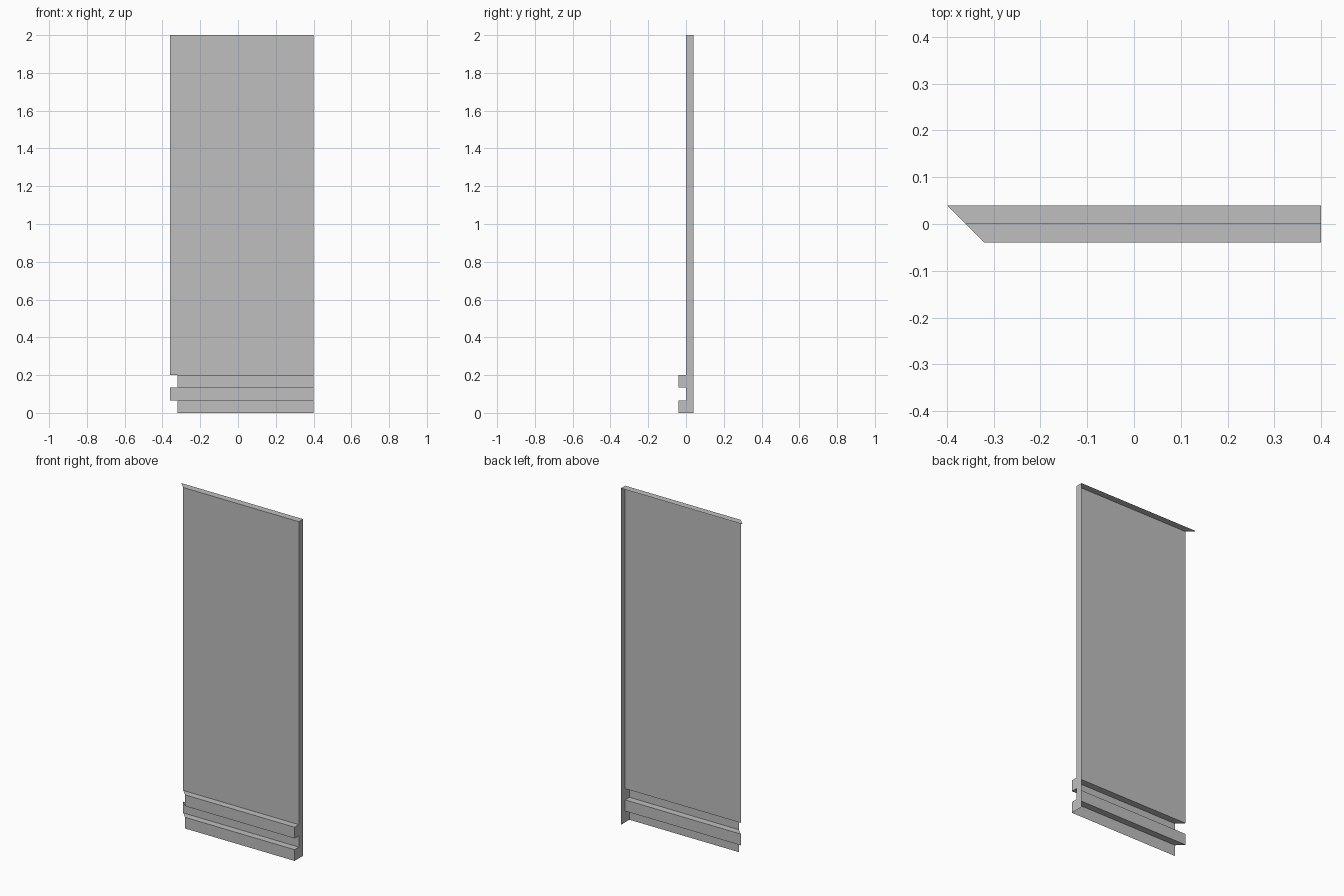
import bpy
import bmesh

cube = bpy.data.objects.get("Cube")
if cube:
    bpy.data.objects.remove(cube, do_unlink=True)

RIGHT_END = 0.4
MITRE_X = -0.36      # mitred end where y = 0
DEPTH = 0.04
HEIGHT = 2.0
STEP = 0.2 / 3       # height of each skirting band

# Light grey material
grey = bpy.data.materials.new("light_grey")
grey.use_nodes = True
colour = (0.52, 0.52, 0.52, 1)
grey.diffuse_color = colour
grey.node_tree.nodes["Principled BSDF"].inputs["Base Color"].default_value = colour

# Section (y, z): top flange, panel, then two projecting bands with a groove
section = [
    (DEPTH, HEIGHT), (0, HEIGHT),
    (0, 3 * STEP), (-DEPTH, 3 * STEP),
    (-DEPTH, 2 * STEP), (0, 2 * STEP),
    (0, STEP), (-DEPTH, STEP), (-DEPTH, 0),
]


def make_part(name, bm):
    mesh = bpy.data.meshes.new(name)
    bm.to_mesh(mesh)
    bm.free()
    mesh.materials.append(grey)
    obj = bpy.data.objects.new(name, mesh)
    bpy.context.collection.objects.link(obj)
    return obj


# Open sheet swept along x, cut at 45 degrees on one end
bm = bmesh.new()
mitred = [bm.verts.new((MITRE_X - y, y, z)) for y, z in section]
square = [bm.verts.new((RIGHT_END, y, z)) for y, z in section]
for i in range(len(section) - 1):
    bm.faces.new((mitred[i], mitred[i + 1], square[i + 1], square[i]))
make_part("wall_panel", bm)

# Flat cap closing the square end
bm = bmesh.new()
bm.faces.new([bm.verts.new((RIGHT_END, y, z)) for y, z in section + [(DEPTH, 0)]])
make_part("end_cap", bm)
